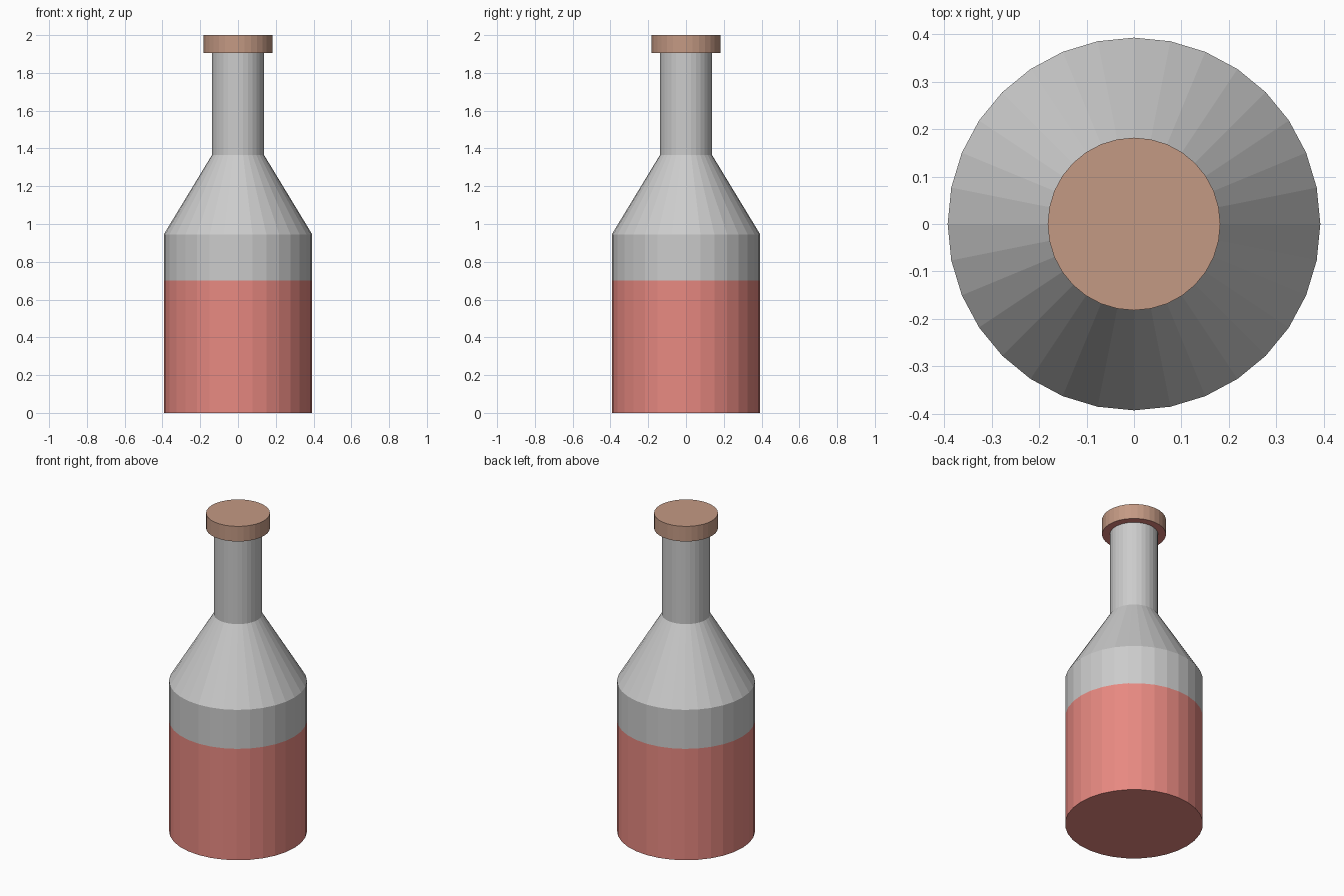
import bpy, bmesh, math

if "Cube" in bpy.data.objects:
    bpy.data.objects.remove(bpy.data.objects["Cube"])

SIDES = 32


def material(name, rgb):
    m = bpy.data.materials.new(name)
    m.diffuse_color = (*rgb, 1.0)
    m.use_nodes = True
    m.node_tree.nodes["Principled BSDF"].inputs["Base Color"].default_value = m.diffuse_color
    return m


def lathe(name, profile, mats=(), bands=None):
    """Revolve (radius, z) points about z; radius 0 becomes a flat end disc."""
    bm = bmesh.new()
    rings = []
    for r, z in profile:
        if r == 0:
            rings.append(None)
            continue
        rings.append([bm.verts.new((r * math.cos(2 * math.pi * i / SIDES),
                                    r * math.sin(2 * math.pi * i / SIDES), z))
                      for i in range(SIDES)])
    for k, (a, b) in enumerate(zip(rings, rings[1:])):
        if a is None:
            faces = [bm.faces.new(b[::-1])]
        elif b is None:
            faces = [bm.faces.new(a)]
        else:
            faces = [bm.faces.new((a[i], a[(i + 1) % SIDES], b[(i + 1) % SIDES], b[i]))
                     for i in range(SIDES)]
        for f in faces:
            f.material_index = bands[k] if bands else 0
    mesh = bpy.data.meshes.new(name)
    bm.to_mesh(mesh)
    bm.free()
    for m in mats:
        mesh.materials.append(m)
    obj = bpy.data.objects.new(name, mesh)
    bpy.context.collection.objects.link(obj)
    return obj


red = material("red", (0.80, 0.25, 0.22))
brown = material("cork_brown", (0.55, 0.32, 0.23))

R, NECK, CAP = 0.393, 0.138, 0.182

# Filled lower part
lathe("liquid_section", [(0, 0), (R, 0), (R, 0.70)], [red])

# Upper wall, sloping shoulder and neck
lathe("bottle_glass", [(R, 0.70), (R, 0.945), (NECK, 1.365), (NECK, 1.905)])

# Stopper with a red underside rim
lathe("stopper", [(NECK, 1.905), (CAP, 1.905), (CAP, 2.0), (0, 2.0)],
      [brown, red], [1, 0, 0])
